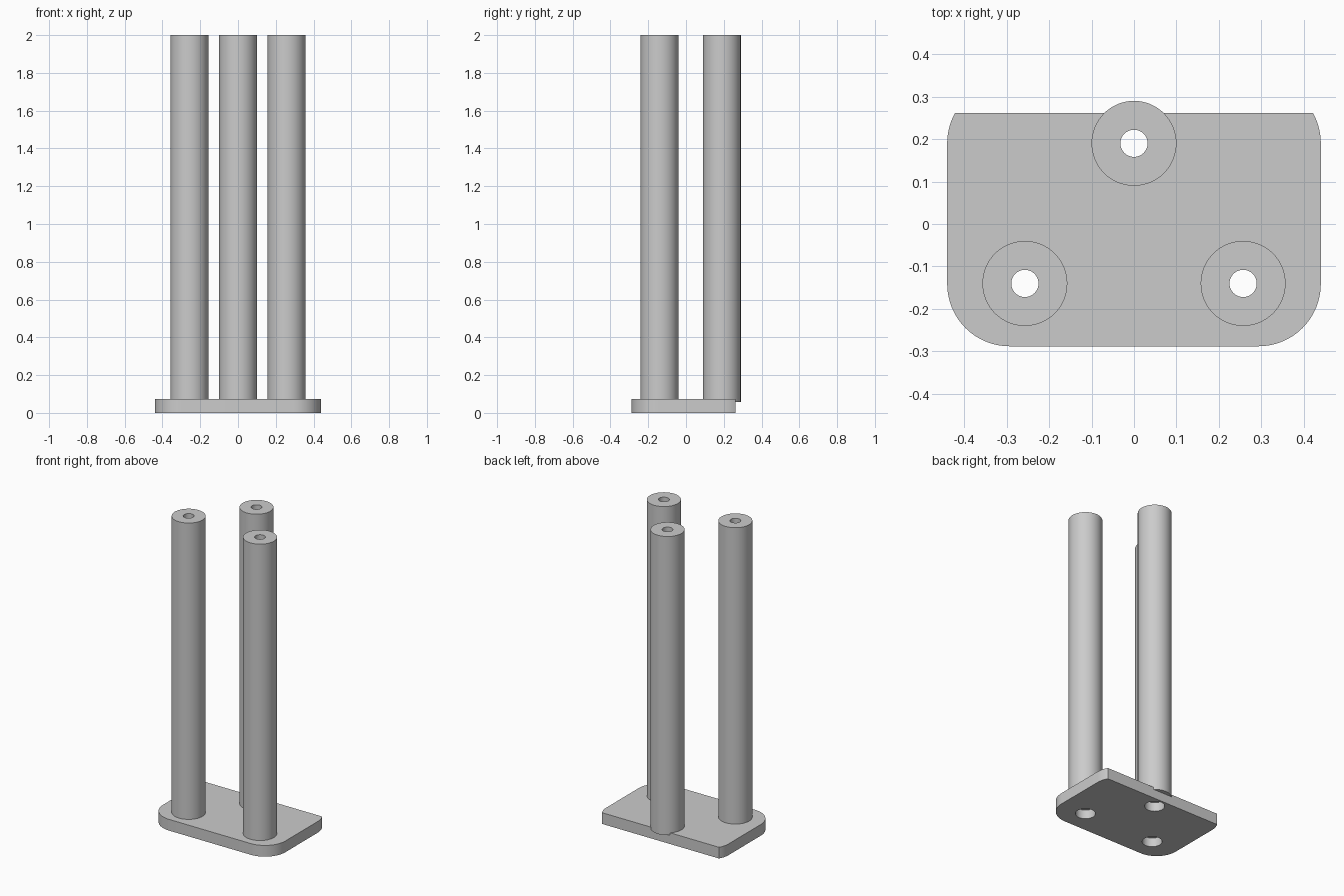
import bpy, bmesh
from math import sin, cos, pi, asin, radians

if "Cube" in bpy.data.objects:
    bpy.data.objects.remove(bpy.data.objects["Cube"])

PLATE_TOP, TUBE_BOTTOM, TUBE_TOP = 0.073, 0.058, 2.0
TUBE_R, BORE_R, PLATE_HOLE_R = 0.1, 0.032, 0.059
HALF_W, FRONT, BACK, CORNER_R = 0.44, -0.288, 0.262, 0.147
TUBES = {"front_left_tube": (0.257, -0.14),
         "front_right_tube": (-0.257, -0.14),
         "back_tube": (0.0, 0.19)}

grey = bpy.data.materials.new("plain_grey")
grey.use_nodes = True
colour = (0.6, 0.6, 0.6, 1)
grey.diffuse_color = colour
grey.node_tree.nodes["Principled BSDF"].inputs["Base Color"].default_value = colour


def arc(cx, cy, r, a0, a1, n):
    return [(cx + r * cos(a0 + (a1 - a0) * i / n),
             cy + r * sin(a0 + (a1 - a0) * i / n)) for i in range(n + 1)]


def circle(cx, cy, r, n=64):
    return arc(cx, cy, r, 0, 2 * pi, n)[:-1]


def extruded(name, loops, z0, z1):
    """Solid slab from an outer loop and hole loops."""
    curve = bpy.data.curves.new(name, "CURVE")
    curve.dimensions = "2D"
    curve.fill_mode = "BOTH"
    curve.extrude = (z1 - z0) / 2
    for loop in loops:
        spline = curve.splines.new("POLY")
        spline.points.add(len(loop) - 1)
        for point, (x, y) in zip(spline.points, loop):
            point.co = (x, y, 0, 1)
        spline.use_cyclic_u = True
    ob = bpy.data.objects.new(name, curve)
    bpy.context.collection.objects.link(ob)
    bpy.ops.object.select_all(action="DESELECT")
    ob.select_set(True)
    bpy.context.view_layer.objects.active = ob
    bpy.ops.object.convert(target="MESH")
    ob = bpy.context.view_layer.objects.active

    # Weld the caps to the walls and lift into place
    bm = bmesh.new()
    bm.from_mesh(ob.data)
    bmesh.ops.remove_doubles(bm, verts=bm.verts, dist=1e-5)
    bmesh.ops.translate(bm, verts=bm.verts, vec=(0, 0, (z0 + z1) / 2))
    bmesh.ops.recalc_face_normals(bm, faces=bm.faces)
    bm.to_mesh(ob.data)
    bm.free()
    ob.data.materials.clear()
    ob.data.materials.append(grey)
    bpy.ops.object.shade_smooth_by_angle(angle=radians(30))
    return ob


# Base plate: round front corners, rear corners sliced off by the flat back
rear_y = BACK - 0.072
cx, front_cy = HALF_W - CORNER_R, FRONT + CORNER_R
right_half = (arc(cx, front_cy, CORNER_R, -pi / 2, 0, 16)
              + arc(cx, rear_y, CORNER_R, 0, asin((BACK - rear_y) / CORNER_R), 8))
outline = right_half + [(-x, y) for x, y in reversed(right_half)]
holes = [circle(x, y, PLATE_HOLE_R) for x, y in TUBES.values()]
extruded("base_plate", [outline] + holes, 0, PLATE_TOP)

# Hollow tubes, seated slightly into the plate
for name, (x, y) in TUBES.items():
    extruded(name, [circle(x, y, TUBE_R), circle(x, y, BORE_R)], TUBE_BOTTOM, TUBE_TOP)
